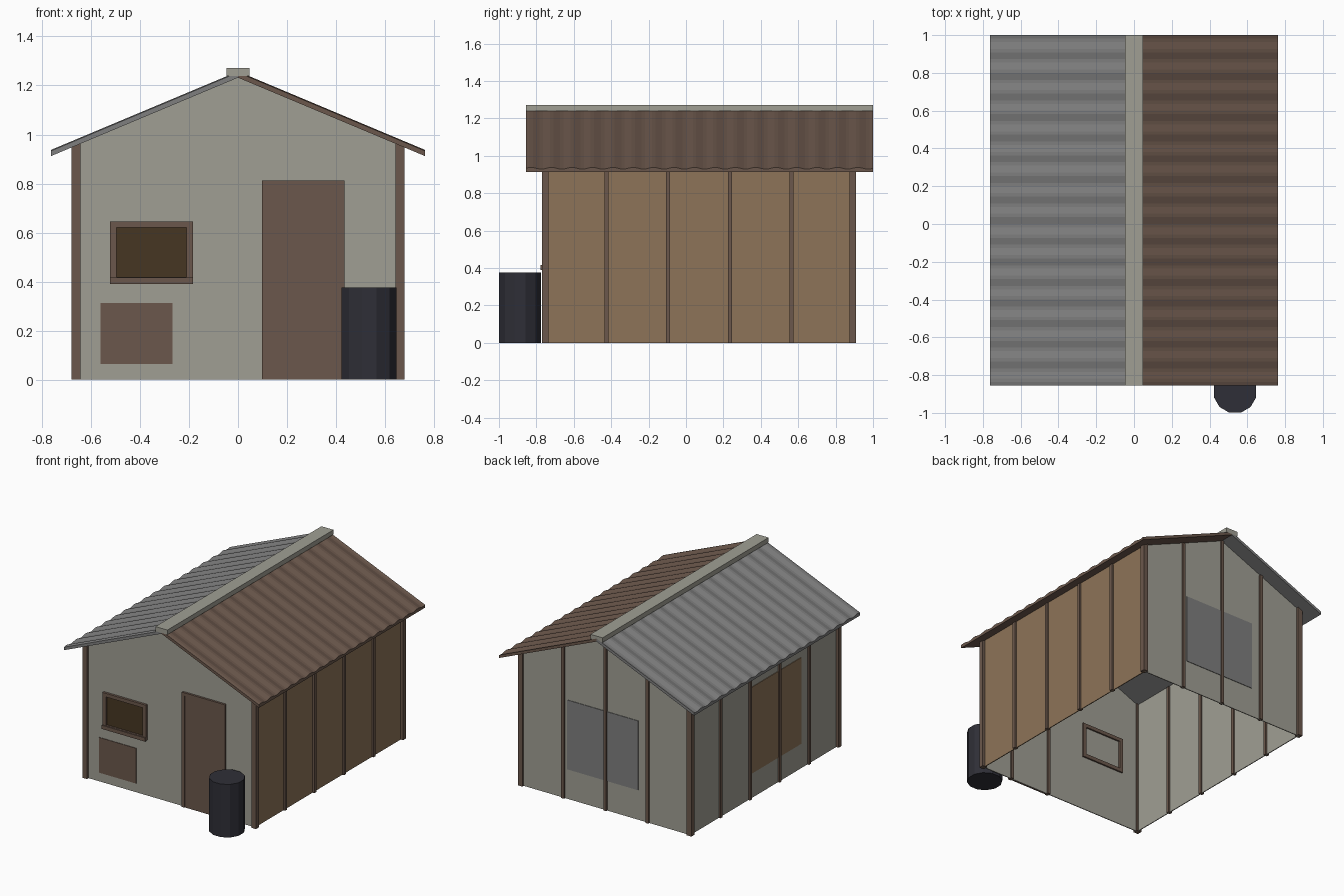
import bpy, bmesh, math

if "Cube" in bpy.data.objects:
    bpy.data.objects.remove(bpy.data.objects["Cube"])


def material(name, rgb):
    m = bpy.data.materials.new(name)
    m.diffuse_color = (*rgb, 1)
    m.use_nodes = True
    m.node_tree.nodes["Principled BSDF"].inputs["Base Color"].default_value = m.diffuse_color
    return m


PLASTER = material("grey_plaster", (0.352, 0.347, 0.296))
BROWN = material("brown_wood", (0.148, 0.097, 0.072))
TAN = material("tan_boards", (0.270, 0.174, 0.098))
GREY = material("grey_metal", (0.212, 0.212, 0.212))
DARK = material("dark_window", (0.061, 0.037, 0.016))
BLACK = material("dark_barrel", (0.028, 0.028, 0.038))

HX, Y0, Y1 = 0.66, -0.752, 0.895      # wall planes
RX, RY0, RY1 = 0.763, -0.855, 1.0     # roof extents
EAVE, RIDGE = 0.912, 1.232            # underside of the roof


def under(x):
    return RIDGE - (RIDGE - EAVE) * abs(x) / RX


def mesh_object(name, verts, faces, mat):
    me = bpy.data.meshes.new(name)
    me.from_pydata(verts, [], faces)
    bm = bmesh.new()
    bm.from_mesh(me)
    bmesh.ops.recalc_face_normals(bm, faces=bm.faces)
    bm.to_mesh(me)
    bm.free()
    me.materials.append(mat)
    ob = bpy.data.objects.new(name, me)
    bpy.context.collection.objects.link(ob)
    return ob


def prism(name, outline, y0, y1, mat):
    """Extrude an (x, z) outline along y."""
    n = len(outline)
    verts = [(x, y, z) for y in (y0, y1) for x, z in outline]
    faces = [list(range(n)), list(range(n, 2 * n))]
    faces += [(i, (i + 1) % n, n + (i + 1) % n, n + i) for i in range(n)]
    return mesh_object(name, verts, faces, mat)


def box(name, x0, x1, y0, y1, z0, z1, mat):
    return prism(name, [(x0, z0), (x1, z0), (x1, z1), (x0, z1)], y0, y1, mat)


# Gable walls
gable = [(-HX, 0), (HX, 0), (HX, under(HX)), (0, RIDGE), (-HX, under(HX))]
prism("front_wall", gable, Y0, Y0 + 0.006, PLASTER)
prism("back_wall", gable, Y1 - 0.006, Y1, PLASTER)

# Side walls
box("left_wall", -HX, -HX + 0.006, Y0, Y1, 0, under(HX), PLASTER)
box("right_wall", HX - 0.006, HX, Y0, Y1, 0, under(HX), TAN)

# Corner posts and side studs
for side, s in (("left", -1), ("right", 1)):
    for end, a, b in (("front", -0.77, -0.735), ("back", 0.875, 0.91)):
        xa, xb = sorted((s * 0.643, s * 0.679))
        prism(f"{end}_{side}_corner_post",
              [(xa, 0), (xb, 0), (xb, under(xb)), (xa, under(xa))], a, b, BROWN)
    for i, y in enumerate((-0.425, -0.097, 0.235, 0.565)):
        xa, xb = sorted((s * 0.645, s * 0.673))
        box(f"{side}_stud_{i + 1}", xa, xb, y - 0.011, y + 0.011, 0, under(0.673), BROWN)

# Back studs
for i, x in enumerate((-0.33, 0, 0.33)):
    box(f"back_stud_{i + 1}", x - 0.011, x + 0.011, 0.88, 0.908, 0,
        under(abs(x) + 0.011), BROWN)


# Corrugated roof slopes: flat underside, rippled top
def roof_slope(name, s, mat):
    waves, seg = 17, 6
    n = waves * seg
    verts, faces = [], []
    for i in range(n + 1):
        y = RY0 + (RY1 - RY0) * i / n
        t = 0.021 + 0.005 * math.sin(2 * math.pi * i / seg)
        verts += [(0, y, RIDGE), (s * RX, y, EAVE),
                  (s * RX, y, EAVE + t), (0, y, RIDGE + t)]
    for i in range(n):
        a, b = 4 * i, 4 * i + 4
        faces += [(a + k, a + (k + 1) % 4, b + (k + 1) % 4, b + k) for k in range(4)]
    faces += [(0, 1, 2, 3), tuple(4 * n + k for k in range(4))]
    mesh_object(name, verts, faces, mat)


roof_slope("left_roof", -1, GREY)
roof_slope("right_roof", 1, BROWN)
box("ridge_cap", -0.047, 0.047, RY0 - 0.001, RY1, 1.238, 1.271, PLASTER)

# Door with its frame
box("door", 0.118, 0.415, -0.762, -0.75, 0, 0.795, BROWN)
for name, a, b in (("left", 0.097, 0.119), ("right", 0.412, 0.434)):
    box(f"door_{name}_jamb", a, b, -0.767, -0.735, 0, 0.812, BROWN)
box("door_header", 0.119, 0.412, -0.767, -0.735, 0.79, 0.812, BROWN)

# Window: frame through the wall, recessed pane, projecting sill
for name, a, b in (("left", -0.522, -0.495), ("right", -0.21, -0.183)):
    box(f"window_{name}_frame", a, b, -0.769, -0.735, 0.392, 0.645, BROWN)
for name, a, b in (("bottom", 0.392, 0.418), ("top", 0.62, 0.645)):
    box(f"window_{name}_frame", -0.495, -0.21, -0.769, -0.735, a, b, BROWN)
box("window_pane", -0.495, -0.21, -0.756, -0.752, 0.418, 0.62, DARK)
box("window_sill", -0.522, -0.183, -0.777, -0.765, 0.39, 0.416, BROWN)

# Patches on the walls
box("front_patch", -0.56, -0.268, Y0 - 0.004, Y0, 0.063, 0.312, BROWN)
box("left_patch", -HX - 0.004, -HX, -0.34, 0.225, 0.175, 0.785, TAN)
box("back_patch", -0.255, 0.30, Y1, Y1 + 0.004, 0.21, 0.70, GREY)

# Barrel
bpy.ops.mesh.primitive_cylinder_add(vertices=12, radius=0.116, depth=0.375,
                                    location=(0.535, -0.887, 0.1875),
                                    rotation=(0, 0, math.radians(15)))
barrel = bpy.context.object
barrel.name = "barrel"
barrel.data.materials.append(BLACK)
